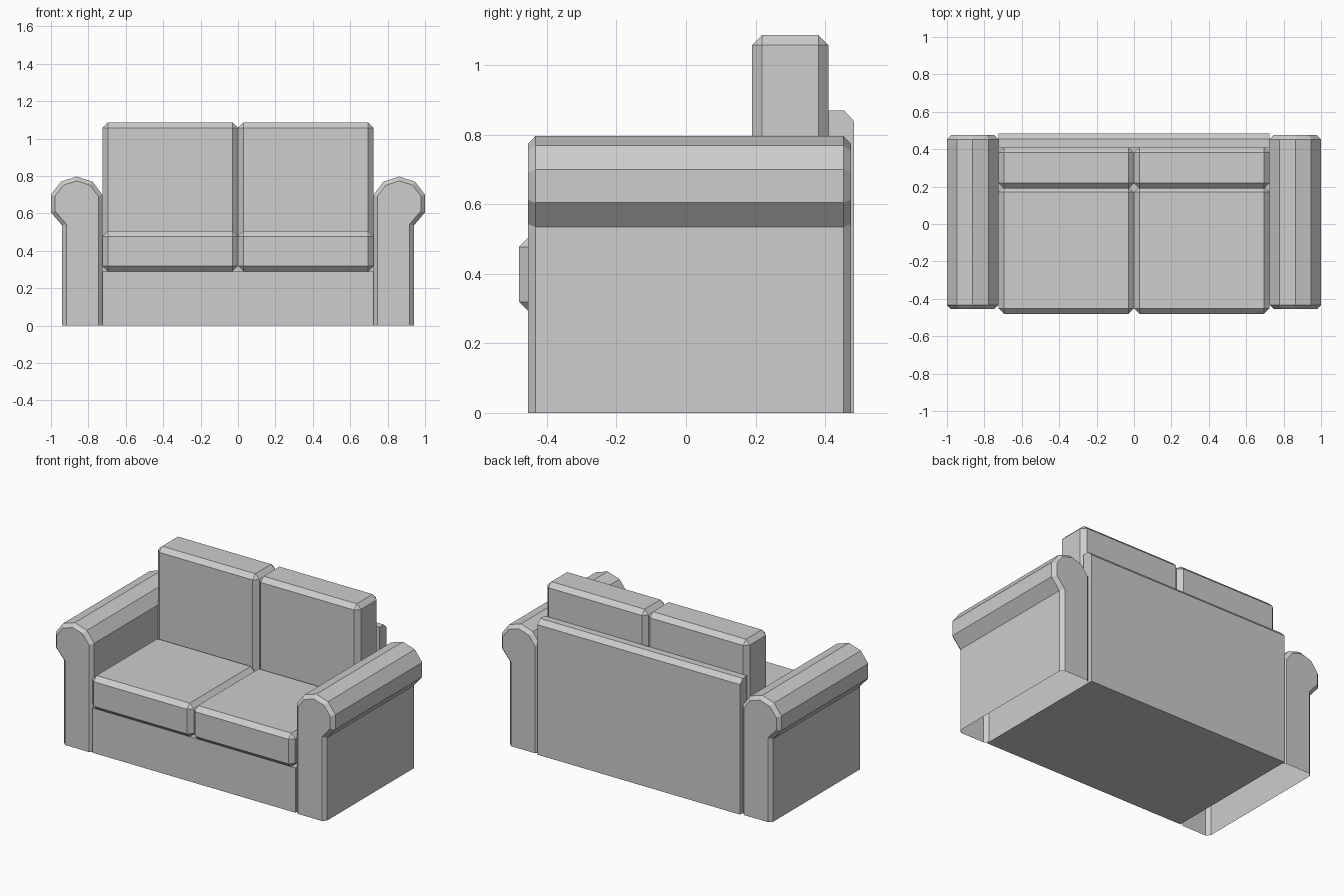
import bpy
import bmesh
from mathutils import Vector

default = bpy.data.objects.get("Cube")
if default:
    bpy.data.objects.remove(default, do_unlink=True)

# One plain upholstery colour
fabric = bpy.data.materials.new("light_grey_fabric")
fabric.use_nodes = True
fabric.diffuse_color = (0.61, 0.61, 0.61, 1)
fabric.node_tree.nodes["Principled BSDF"].inputs["Base Color"].default_value = (0.61, 0.61, 0.61, 1)


def finish(name, bm):
    bmesh.ops.recalc_face_normals(bm, faces=bm.faces[:])
    mesh = bpy.data.meshes.new(name)
    bm.to_mesh(mesh)
    bm.free()
    mesh.materials.append(fabric)
    obj = bpy.data.objects.new(name, mesh)
    bpy.context.collection.objects.link(obj)
    return obj


def cushion(name, low, high, chamfer):
    """Box between two corners with every edge chamfered."""
    bm = bmesh.new()
    bmesh.ops.create_cube(bm, size=1)
    low, high = Vector(low), Vector(high)
    for v in bm.verts:
        v.co = Vector([a + (c + 0.5) * (b - a) for a, b, c in zip(low, high, v.co)])
    bmesh.ops.bevel(bm, geom=bm.edges[:], offset=chamfer, segments=1,
                    affect='EDGES', profile=0.5)
    return finish(name, bm)


def inset(points, d):
    """Move an open, anticlockwise outline inwards, keeping its feet on the floor."""
    pts = [Vector(p) for p in points]
    normals = [Vector((a.y - b.y, b.x - a.x)).normalized() for a, b in zip(pts, pts[1:])]
    out = [pts[0] + normals[0] * d]
    for p, n, m in zip(pts[1:-1], normals, normals[1:]):
        out.append(p + (n + m) * d / (1 + n.dot(m)))
    return out + [pts[-1] + normals[-1] * d]


def arm(name, side):
    """Rolled arm with chamfered ends and an open underside."""
    outline = [(0.94, 0), (0.94, 0.535), (1.0, 0.605), (1.0, 0.70), (0.947, 0.77),
               (0.863, 0.797), (0.778, 0.77), (0.725, 0.70), (0.725, 0)]
    small = inset(outline, 0.022)
    bm = bmesh.new()
    rings = []
    for y, shape in ((-0.455, small), (-0.433, outline), (0.453, outline), (0.475, small)):
        rings.append([bm.verts.new((side * x, y, z)) for x, z in shape])
    for r, s in zip(rings, rings[1:]):
        for i in range(len(r) - 1):
            bm.faces.new((r[i], r[i + 1], s[i + 1], s[i]))
    bm.faces.new(rings[0])
    bm.faces.new(rings[-1])
    return finish(name, bm)


# Seat base and back panel as one extruded side profile
profile = [(-0.45, 0), (0.483, 0), (0.483, 0.84), (0.455, 0.87), (0.41, 0.87),
           (0.41, 0.29), (-0.45, 0.29)]
bm = bmesh.new()
face = bm.faces.new([bm.verts.new((-0.725, y, z)) for y, z in profile])
grown = bmesh.ops.extrude_face_region(bm, geom=[face], use_keep_orig=True)["geom"]
bmesh.ops.translate(bm, vec=(1.45, 0, 0),
                    verts=[g for g in grown if isinstance(g, bmesh.types.BMVert)])
finish("base_and_back_panel", bm)

# Mirrored arms and cushions
for label, side in (("left", 1), ("right", -1)):
    arm(label + "_arm", side)
    x0, x1 = sorted((0, side * 0.725))
    cushion(label + "_seat_cushion", (x0, -0.48, 0.29), (x1, 0.20, 0.507), 0.029)
    cushion(label + "_back_cushion", (x0, 0.19, 0.29), (x1, 0.41, 1.087), 0.029)
